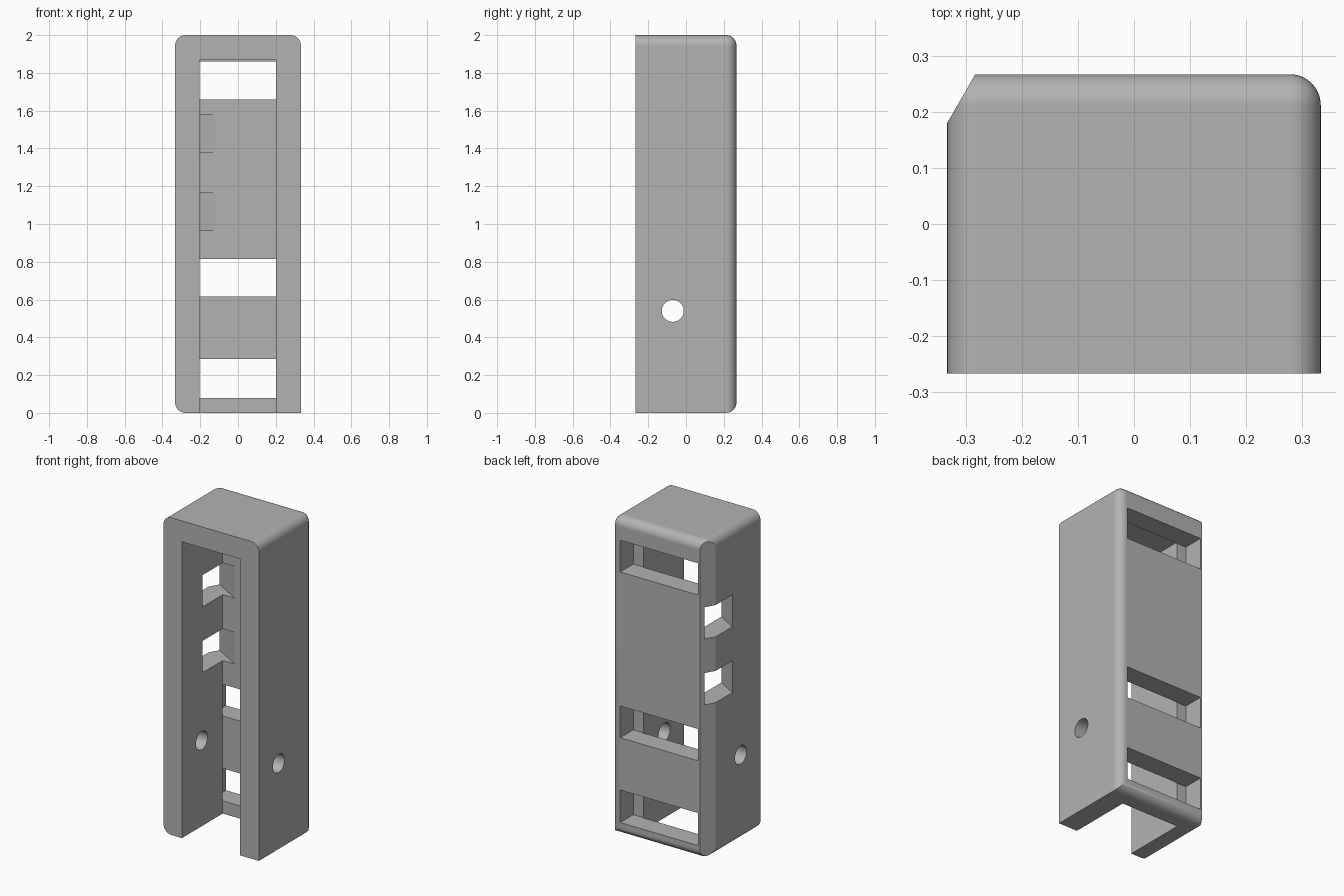
import bpy, bmesh, math
from mathutils import Matrix, Vector

cube = bpy.data.objects.get("Cube")
if cube:
    bpy.data.objects.remove(cube, do_unlink=True)

W, D, H = 0.333, 0.267, 2.0      # half width, half depth, height
R = 0.055                        # edge rounding
WALL_Y = 0.139                   # inner face of the back wall
TILT = math.radians(30)          # slope of the cut corner

grey = bpy.data.materials.new("plain grey")
grey.use_nodes = True
colour = (0.45, 0.45, 0.45, 1)
grey.diffuse_color = colour
grey.node_tree.nodes["Principled BSDF"].inputs["Base Color"].default_value = colour


def new_object(name, bm):
    bmesh.ops.recalc_face_normals(bm, faces=bm.faces)
    mesh = bpy.data.meshes.new(name)
    bm.to_mesh(mesh)
    bm.free()
    obj = bpy.data.objects.new(name, mesh)
    bpy.context.collection.objects.link(obj)
    mesh.materials.append(grey)
    return obj


def box_mesh(low, high, turn=None):
    low, high = Vector(low), Vector(high)
    bm = bmesh.new()
    bmesh.ops.create_cube(bm, size=1)
    size = high - low
    place = Matrix.Translation((low + high) / 2) @ Matrix.Diagonal((*size, 1))
    bm.transform((turn @ place) if turn else place)
    return bm


# Outer body, rounded everywhere except the front and the bottom left edge
bm = box_mesh((-W, -D, 0), (W, D, H))


def is_rounded(edge):
    mid = (edge.verts[0].co + edge.verts[1].co) / 2
    if mid.y < -D / 2:
        return False
    return not (mid.x > W / 2 and mid.z < H / 4)


bmesh.ops.bevel(bm, geom=[e for e in bm.edges if is_rounded(e)], offset=R,
                offset_type='OFFSET', segments=10, profile=0.5, affect='EDGES')
housing = new_object("housing", bm)

cutters = []


def cut_box(name, low, high, turn=None):
    cutters.append(new_object(name, box_mesh(low, high, turn)))


# Sloped back corner: local x runs inward, local y runs back along the slope
corner = Matrix.Translation((-0.283, D, 0)) @ Matrix.Rotation(-TILT, 4, 'Z')
cut_box("corner_cutter", (-0.3, -0.4, -0.5), (0, 0.4, H + 0.5), corner)

# Channel, open at the front and the bottom
cut_box("channel_cutter", (-0.204, -0.5, -0.2), (0.2, WALL_Y, 1.868))

# Three wide openings in the back wall
for low, high in ((0.08, 0.285), (0.615, 0.815), (1.66, 1.86)):
    cut_box("back_opening_cutter", (-0.27, WALL_Y - 0.002, low), (0.272, 0.5, high))

# Two openings square to the sloped corner
for low, high in ((0.965, 1.165), (1.38, 1.58)):
    cut_box("side_opening_cutter", (-0.2, -0.244, low), (0.27, -0.029, high), corner)

# Round cross hole through both side walls
bm = bmesh.new()
bmesh.ops.create_cone(bm, cap_ends=True, segments=48, radius1=0.058, radius2=0.058, depth=1)
bm.transform(Matrix.Translation((0, -0.07, 0.54)) @ Matrix.Rotation(math.pi / 2, 4, 'Y'))
cutters.append(new_object("cross_hole_cutter", bm))

# Apply the cuts
bpy.ops.object.select_all(action='DESELECT')
bpy.context.view_layer.objects.active = housing
housing.select_set(True)
for cutter in cutters:
    cutter.hide_render = True
    mod = housing.modifiers.new("cut", 'BOOLEAN')
    mod.operation = 'DIFFERENCE'
    mod.solver = 'EXACT'
    mod.object = cutter
    bpy.ops.object.modifier_apply(modifier=mod.name)
for cutter in cutters:
    bpy.data.objects.remove(cutter, do_unlink=True)

# Smooth rounding with crisp corners and flat faces
bpy.ops.object.shade_smooth_by_angle(angle=math.radians(25))
weighted = housing.modifiers.new("flat_faces", 'WEIGHTED_NORMAL')
weighted.keep_sharp = True
